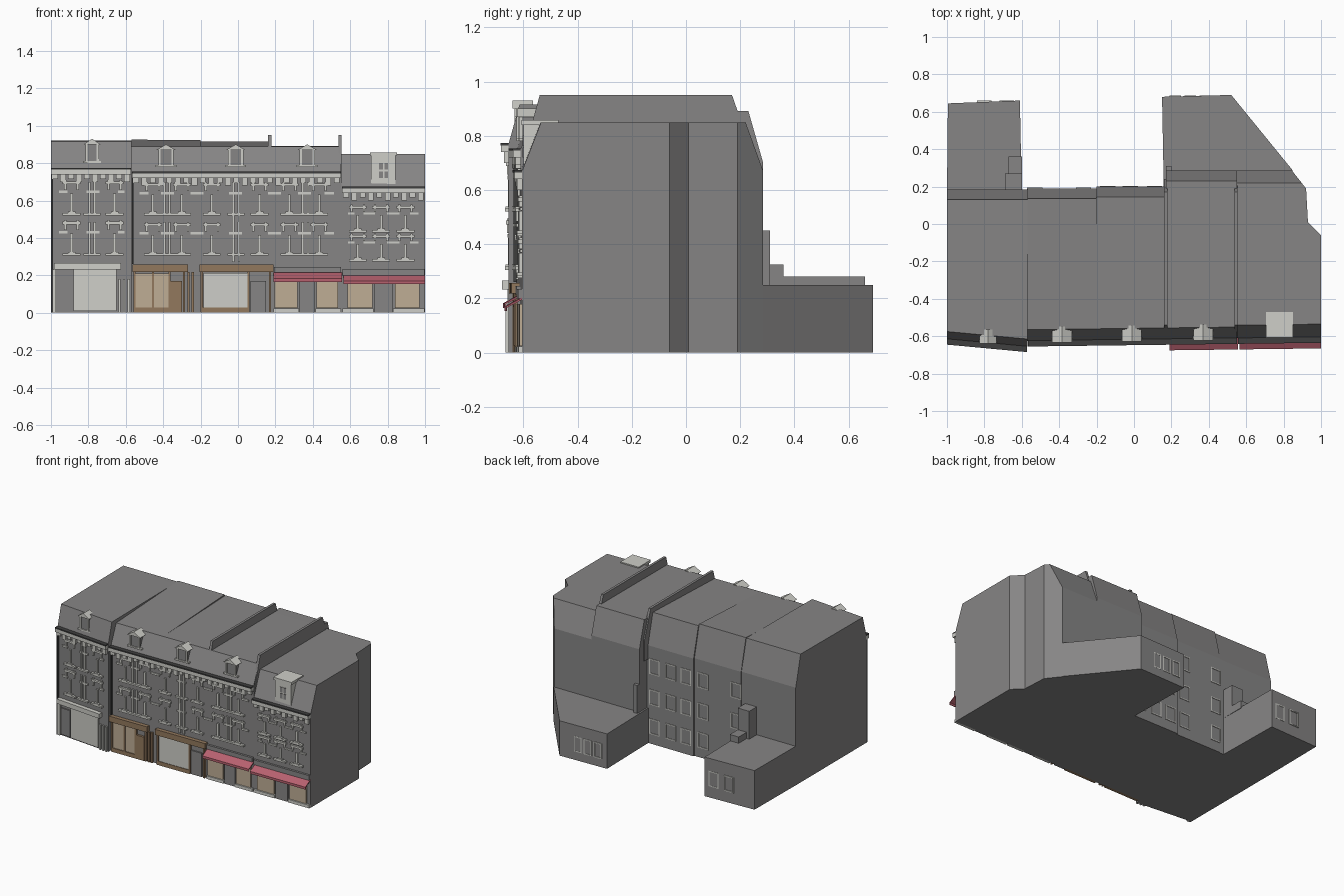
import bpy, bmesh
from mathutils import Vector

cube = bpy.data.objects.get("Cube")
if cube:
    bpy.data.objects.remove(cube)


def material(name, rgb):
    m = bpy.data.materials.new(name)
    m.use_nodes = True
    m.diffuse_color = (*rgb, 1)
    m.node_tree.nodes["Principled BSDF"].inputs["Base Color"].default_value = (*rgb, 1)
    return m


stone = material("grey stone", (.24, .235, .235))
trim = material("pale trim", (.62, .62, .58))
wood = material("brown wood", (.29, .19, .11))
glass = material("tan shop glass", (.52, .42, .3))
red = material("red awning", (.48, .12, .16))
dark = material("dark metal", (.05, .05, .05))


def finish(bm, name, mat):
    bmesh.ops.recalc_face_normals(bm, faces=bm.faces)
    me = bpy.data.meshes.new(name)
    bm.to_mesh(me)
    bm.free()
    me.materials.append(mat)
    ob = bpy.data.objects.new(name, me)
    bpy.context.collection.objects.link(ob)
    return ob


def front(x, left):
    """Depth of the slightly crooked street line."""
    if left:
        return -.615 - .04 * (x + 1) / .43
    return -.625 + .0127 * (x + .57)


def add_prism(bm, bottom, top):
    lo = [bm.verts.new(p) for p in bottom]
    hi = [bm.verts.new(p) for p in top]
    bm.faces.new(lo)
    bm.faces.new(hi)
    n = len(lo)
    for i in range(n):
        j = (i + 1) % n
        bm.faces.new((lo[i], lo[j], hi[j], hi[i]))


def add_box(bm, x0, x1, y0, y1, z0, z1):
    ring = ((x0, y0), (x1, y0), (x1, y1), (x0, y1))
    add_prism(bm, [(*p, z0) for p in ring], [(*p, z1) for p in ring])


def blocks(name, mat, items, out=.01):
    """Blocks on the street wall, each x0, x1, z0, z1."""
    bm = bmesh.new()
    for x0, x1, z0, z1 in items:
        left = (x0 + x1) / 2 < -.57
        a, b = front(x0, left), front(x1, left)
        ring = ((x0, a - out), (x1, b - out), (x1, b + .005), (x0, a + .005))
        add_prism(bm, [(*p, z0) for p in ring], [(*p, z1) for p in ring])
    return finish(bm, name, mat)


def building(name, ring, height, cuts=()):
    """Extruded footprint with sloping roof planes sliced off."""
    bm = bmesh.new()
    add_prism(bm, [(*p, 0) for p in ring], [(*p, height) for p in ring])
    for a, b, c in cuts:
        a, b, c = Vector(a), Vector(b), Vector(c)
        n = (b - a).cross(c - a)
        if n.z < 0:
            n = -n
        geom = bm.verts[:] + bm.edges[:] + bm.faces[:]
        res = bmesh.ops.bisect_plane(bm, geom=geom, plane_co=a, plane_no=n, clear_outer=True)
        rim = [e for e in res["geom_cut"] if isinstance(e, bmesh.types.BMEdge)]
        bmesh.ops.edgenet_fill(bm, edges=rim)
    return finish(bm, name, stone)


def slope(x0, x1, ya, yb, z0, run, z1):
    return ((x0, ya, z0), (x1, yb, z0), (x0, ya + run, z1))


# House bodies with mansard roofs
def house(name, x0, x1, back, eave, low, high, run, left=False):
    a, b = front(x0, left), front(x1, left)
    building(name, ((x0, a), (x1, b), (x1, back), (x0, back)), high, (
        slope(x0, x1, a, b, eave, run, low),
        slope(x0, x1, back, back, .7, -.055, high),
        slope(x0, x1, a + run, b + run, low, .7, high)))


house("left_house", -1, -.57, .185, .77, .915, .92, .04, True)
house("middle_house_west", -.57, -.2, .19, .75, .89, .925, .06)
house("middle_house_east", -.2, .17, .2, .75, .89, .915, .06)
house("third_house", .17, .55, .285, .75, .89, .892, .06)
building("right_house", ((.55, front(.55, False)), (1, front(1, False)), (1, -.06),
                         (.93, .01), (.92, .19), (.845, .285), (.55, .285)), .85,
         (slope(.55, 1, front(.55, False), front(1, False), .67, .07, .85),
          slope(.55, 1, .285, .285, .67, -.065, .85)))

# Party walls standing above the roofs
for label, x in (("west", .17), ("east", .545)):
    bm = bmesh.new()
    profile = ((-.61, .7), (-.54, .95), (.17, .95), (.24, .75), (.24, .6), (-.61, .6))
    add_prism(bm, [(x - .009, y, z) for y, z in profile], [(x + .009, y, z) for y, z in profile])
    finish(bm, "party_wall_" + label, stone)

# Low rear wings
building("left_wing", ((-1, .15), (-.6, .15), (-.61, .66), (-.995, .645)), .28)
building("right_wing", ((.16, .15), (.85, .285), (.52, .69), (.15, .68)), .25)
bm = bmesh.new()
add_box(bm, -.69, -.6, .18, .27, .27, .48)
add_box(bm, -.67, -.6, .27, .36, .27, .325)
add_box(bm, .17, .2, .285, .31, .24, .45)
finish(bm, "rear_stacks", stone)

# Rear window frames
bm = bmesh.new()


def rear_frame(x, z, y, w=.075, h=.11):
    t = .007
    for s in (-1, 1):
        add_box(bm, x + s * w / 2 - t / 2, x + s * w / 2 + t / 2, y - .01, y + .004, z, z + h)
    for zz in (z, z + h - t):
        add_box(bm, x - w / 2, x + w / 2, y - .01, y + .004, zz, zz + t)


for z in (.07, .28, .5):
    for x in (.11, -.02, -.14):
        rear_frame(x, z, .2)
    for x in (-.27, -.53):
        rear_frame(x, z, .19)
for x in (.22, .3, .38, .46):
    rear_frame(x, .06, .683, .055)
for x in (-.68, -.8):
    rear_frame(x, .08, .655, .07)
finish(bm, "rear_window_frames", trim)

# Street windows: sill, mullion, lintel and side keys
sills, mullions, lintels, bands = [], [], [], []


def window(x, z, h=.18, w=.095):
    sills.append((x - w / 2, x + w / 2, z, z + .012))
    sills.append((x - .02, x + .02, z + .012, z + .02))
    mullions.append((x - .007, x + .007, z, z + h * .62))
    lintels.append((x - w / 2, x + w / 2, z + h - .022, z + h - .008))
    for s in (-1, 1):
        c = x + s * .033
        mullions.append((c - .006, c + .006, z + h * .72, z + h))


def storey(columns, z, h, ends):
    for x in columns:
        window(x, z, h)
    edges = [ends[0]] + columns + [ends[1]]
    for a, b in zip(edges, edges[1:]):
        m, half = (a + b) / 2, min(.035, (b - a) / 4)
        bands.append((m - half, m + half, z + h * .63, z + h * .7))


for z in (.305, .52):
    storey([-.89, -.66], z, .19, (-.98, -.59))
    storey([-.455, -.3, -.14, .115, .275, .435], z, .18, (-.55, .54))
    # Paired pilasters on the centre bays
    for x in (-.78, -.38, -.01, .36):
        sills.append((x - .045, x + .045, z, z + .012))
        for s in (-.014, .014):
            mullions.append((x + s - .006, x + s + .006, z, z + .18))
for z in (.275, .43):
    storey([.64, .765, .895], z, .15, (.57, .99))
mullions += [(-.032, -.02, .27, .7), (.0, .012, .27, .7)]
blocks("window_sills", trim, sills, .018)
blocks("window_mullions", trim, mullions, .01)
blocks("window_lintels", trim, lintels, .014)
blocks("wall_bands", trim, bands, .008)

# Cornices with brackets and dark gutters
cornices, gutters, brackets = [], [], []
for x0, x1, z in ((-1, -.572, .765), (-.568, .55, .745), (.555, 1, .665)):
    cornices.append((x0, x1, z - .025, z))
    gutters.append((x0, x1, z, z + .009))
    n = round((x1 - x0) / .045)
    for i in range(n):
        x = x0 + (i + .5) * (x1 - x0) / n
        brackets.append((x - .015, x + .015, z - .05 - .015 * (i % 2), z - .025))
blocks("cornices", trim, cornices, .028)
blocks("gutters", dark, gutters, .03)
blocks("cornice_brackets", trim, brackets, .018)
blocks("drain_pipes", dark, [(-.999, -.99, .0, .76), (-.568, -.558, .26, .75)], .012)


# Small gabled dormers
def dormer(name, x, z, w, h, y, depth):
    bm = bmesh.new()
    add_box(bm, x - w / 2, x + w / 2, y, y + depth, z, z + h)
    finish(bm, name + "_body", stone)
    bm = bmesh.new()
    for s in (-1, 1):
        c = x + s * w / 2
        add_box(bm, c - .006, c + .006, y - .008, y + .006, z, z + h)
    add_box(bm, x - w * .8, x + w * .8, y - .008, y + .01, z, z + .01)
    gable = ((x - w * .75, z + h), (x + w * .75, z + h), (x, z + h + .03))
    add_prism(bm, [(a, y - .015, b) for a, b in gable], [(a, y + depth, b) for a, b in gable])
    finish(bm, name + "_trim", trim)


for i, x in enumerate((-.385, -.012, .37)):
    dormer("dormer_%d" % i, x, .78, .07, .09, front(x, False) + .005, .07)
dormer("left_dormer", -.78, .8, .06, .1, -.625, .06)

# Large box dormer on the right house
bm = bmesh.new()
add_box(bm, .712, .842, -.6, -.475, .68, .84)
add_box(bm, .705, .849, -.607, -.47, .84, .858)
finish(bm, "box_dormer", trim)
bm = bmesh.new()
for x in (.755, .782):
    for z in (.72, .765):
        add_box(bm, x, x + .02, -.604, -.595, z, z + .036)
finish(bm, "box_dormer_panes", stone)

# Left shopfront
blocks("left_shop_header", trim, [(-.985, -.625, .232, .265)], .03)
blocks("left_shop_panels", trim, [(-.99, -.972, 0, .232), (-.88, -.65, .01, .232),
                                  (-.64, -.628, 0, .18), (-.615, -.603, 0, .18), (-.59, -.578, 0, .18)], .012)
blocks("left_shop_door", stone, [(-.965, -.89, .01, .2)], .008)

# Brown shopfronts
blocks("brown_headers", wood, [(-.565, -.268, .217, .257), (-.205, .19, .217, .257)], .028)
posts = [(x, x + .012, 0, .217) for x in (-.56, -.46, -.372, -.295, -.27, -.248, -.2, .05, .165)]
blocks("brown_posts", wood, posts + [(-.365, -.3, 0, .17), (-.56, -.37, 0, .028), (-.2, .06, 0, .028)], .016)
blocks("shop_glass", glass, [(-.548, -.37, .028, .21), (.195, .318, .025, .18), (.42, .535, .025, .18),
                             (.585, .718, .025, .18), (.84, .97, .025, .18)], .01)
blocks("pale_shop_window", trim, [(-.185, .05, .028, .212)], .012)
blocks("shop_doors", stone, [(.066, .15, 0, .17), (.33, .41, 0, .19), (.73, .825, 0, .18)], .009)
blocks("shop_fascia", stone, [(.192, .55, .215, .245), (.56, .998, .2, .235)], .015)
blocks("plinths", trim, [(.19, .325, 0, .022), (.415, .55, 0, .022), (.56, .725, 0, .022),
                         (.83, .998, 0, .022)], .014)

# Sloping awnings with a hanging valance
for label, x0, x1, z in (("west", .19, .555, .215), ("east", .565, 1, .203)):
    bm = bmesh.new()
    profile = ((0, 0), (.06, -.033), (.06, -.05), (.055, -.05), (.055, -.037), (0, -.008))
    ends = [[(x, front(x, False) - o, z + d) for o, d in profile] for x in (x0, x1)]
    add_prism(bm, *ends)
    finish(bm, "awning_" + label, red)
